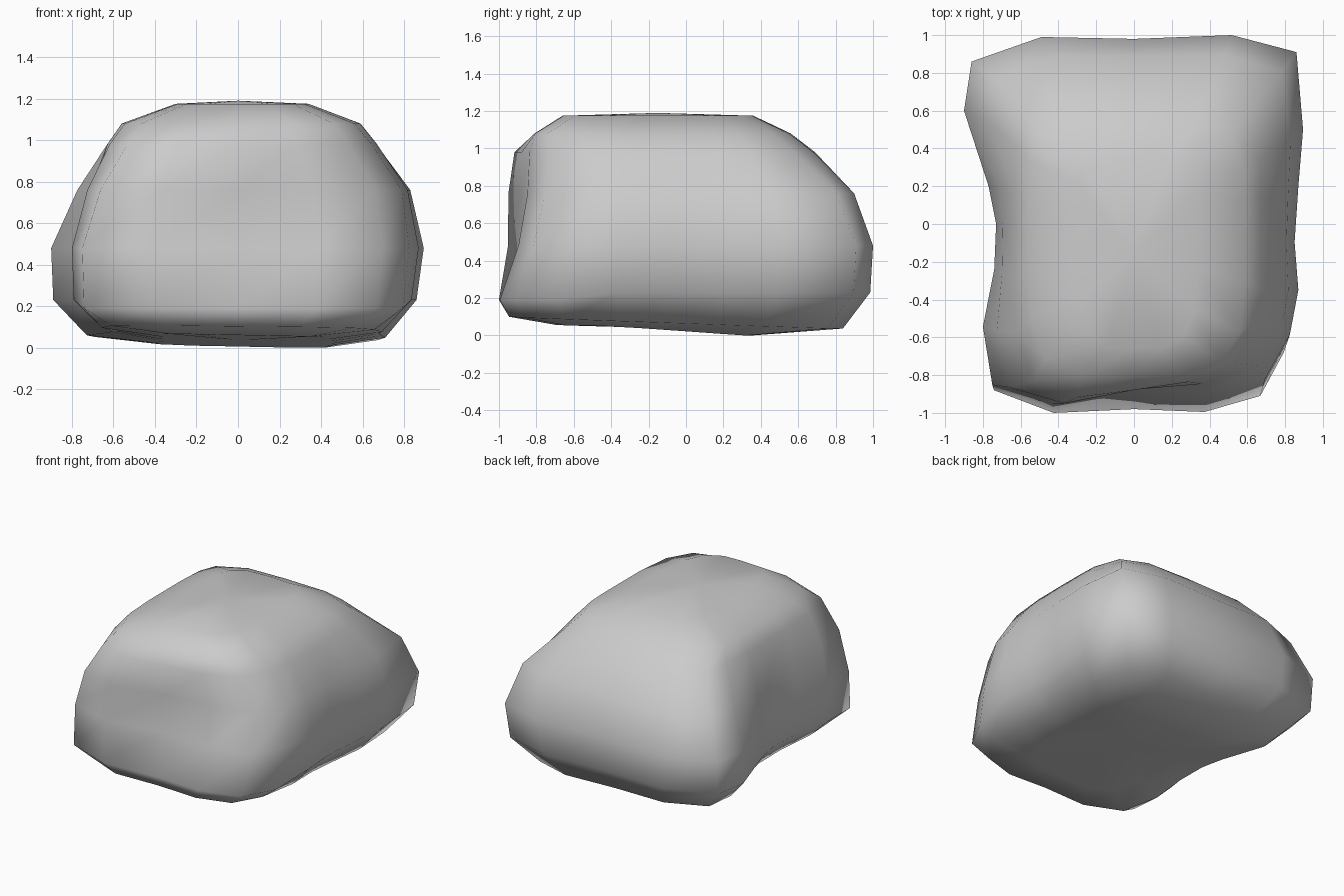
import bpy, bmesh, math

if "Cube" in bpy.data.objects:
    bpy.data.objects.remove(bpy.data.objects["Cube"])

# Widest outline of the boulder seen from above (x, y), counter-clockwise
OUTLINE = [(0.0, -0.98), (0.39, -0.995), (0.70, -0.91), (0.83, -0.68), (0.875, -0.36),
           (0.855, -0.10), (0.875, 0.20), (0.90, 0.50), (0.865, 0.91), (0.52, 1.0),
           (0.0, 0.98), (-0.49, 0.99), (-0.86, 0.86), (-0.90, 0.60), (-0.77, 0.20),
           (-0.73, 0.0), (-0.74, -0.25), (-0.80, -0.56), (-0.75, -0.88), (-0.43, -1.0)]

# Height, left, right, front and back extents, share of the plain rounded
# outline and how square its corners are
LEVELS = [(0.03, 0.40, 0.44, 0.70, 0.36, 0.3, 5),
          (0.07, 0.73, 0.71, 0.95, 0.84, 0.1, 5),
          (0.23, 0.89, 0.86, 1.00, 0.985, 0.0, 5),
          (0.48, 0.90, 0.895, 0.97, 1.00, 0.0, 5),
          (0.76, 0.775, 0.83, 0.96, 0.90, 0.45, 7),
          (0.98, 0.63, 0.67, 0.93, 0.69, 1.0, 5),
          (1.08, 0.56, 0.59, 0.81, 0.56, 1.0, 4.5),
          (1.175, 0.30, 0.34, 0.66, 0.36, 1.0, 4)]


def ring_point(ox, oy, level):
    z, left, right, front, back, plain, p = level
    u, v = ox / 0.9, oy
    # blend towards a rounded rectangle higher up
    r = (abs(u) ** p + abs(v) ** p) ** (-1 / p)
    k = (1 - plain) + plain * r
    x = u * k * (right if u > 0 else left)
    y = v * k * (back if v > 0 else front)
    # shallow hollow and slanted upper edge on the front face
    if y < -0.6 and 0.25 < z < 1.0:
        y += 0.06 * math.exp(-(x / 0.4) ** 2 - ((z - 0.52) / 0.25) ** 2)
        y += 0.14 * max(0, x + 0.35) * min(1, (z - 0.3) / 0.4)
    # underside tilts down towards the back right, front ridge sits low
    if z < 0.05:
        z = min(0.06, z - 0.07 * y) - 0.02 * x
    elif z < 0.1:
        z -= 0.035 * y + 0.01 * x
    elif z < 0.3 and y < -0.6:
        z -= 0.04
    return x, y, z


# Boulder: stacked rings skinned together and closed with fans
bm = bmesh.new()
rings = [[bm.verts.new(ring_point(x, y, lv)) for x, y in OUTLINE] for lv in LEVELS]
n = len(OUTLINE)
for a, b in zip(rings, rings[1:]):
    for i in range(n):
        j = (i + 1) % n
        bm.faces.new((a[i], a[j], b[j], b[i]))
bottom = bm.verts.new((0, 0, 0.035))
top = bm.verts.new((0, -0.15, 1.19))
for i in range(n):
    j = (i + 1) % n
    bm.faces.new((bottom, rings[0][j], rings[0][i]))
    bm.faces.new((top, rings[-1][i], rings[-1][j]))
bmesh.ops.recalc_face_normals(bm, faces=bm.faces)
low = min(v.co.z for v in bm.verts)
for v in bm.verts:
    if v.co.z < 0.1:
        v.co.z -= low

mesh = bpy.data.meshes.new("boulder")
bm.to_mesh(mesh)
bm.free()
mesh.shade_smooth()
boulder = bpy.data.objects.new("boulder", mesh)
bpy.context.collection.objects.link(boulder)
